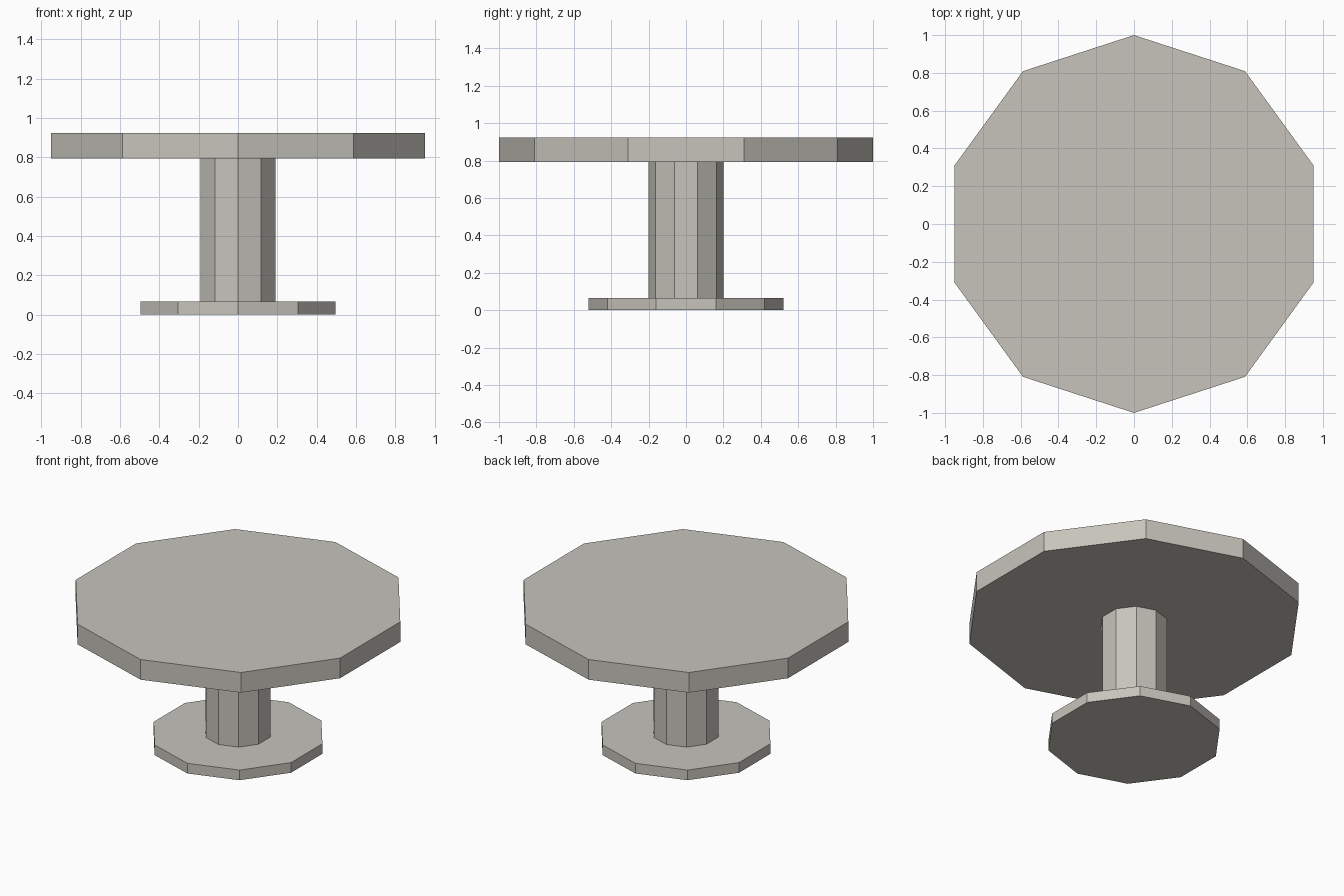
import bpy, bmesh, math

if "Cube" in bpy.data.objects:
    bpy.data.objects.remove(bpy.data.objects["Cube"])

# Single warm grey stone colour
stone = bpy.data.materials.new("warm_grey_stone")
stone.diffuse_color = (0.57, 0.55, 0.50, 1)
stone.use_nodes = True
stone.node_tree.nodes["Principled BSDF"].inputs["Base Color"].default_value = stone.diffuse_color


def decagon_prism(name, radius, z0, z1, sides=10):
    """Flat-sided prism with a corner pointing along y."""
    bm = bmesh.new()
    ring = [bm.verts.new((radius * math.sin(2 * math.pi * i / sides),
                          radius * math.cos(2 * math.pi * i / sides), z0))
            for i in range(sides)]
    base = bm.faces.new(ring)
    top = bmesh.ops.extrude_face_region(bm, geom=[base], use_keep_orig=True)
    for v in top["geom"]:
        if isinstance(v, bmesh.types.BMVert):
            v.co.z = z1
    bmesh.ops.recalc_face_normals(bm, faces=bm.faces)
    mesh = bpy.data.meshes.new(name)
    bm.to_mesh(mesh)
    bm.free()
    mesh.materials.append(stone)
    obj = bpy.data.objects.new(name, mesh)
    bpy.context.collection.objects.link(obj)
    return obj


# Foot, column and table top
decagon_prism("foot_plate", 0.52, 0.0, 0.066)
decagon_prism("column", 0.20, 0.066, 0.793)
decagon_prism("table_top", 1.0, 0.793, 0.924)
